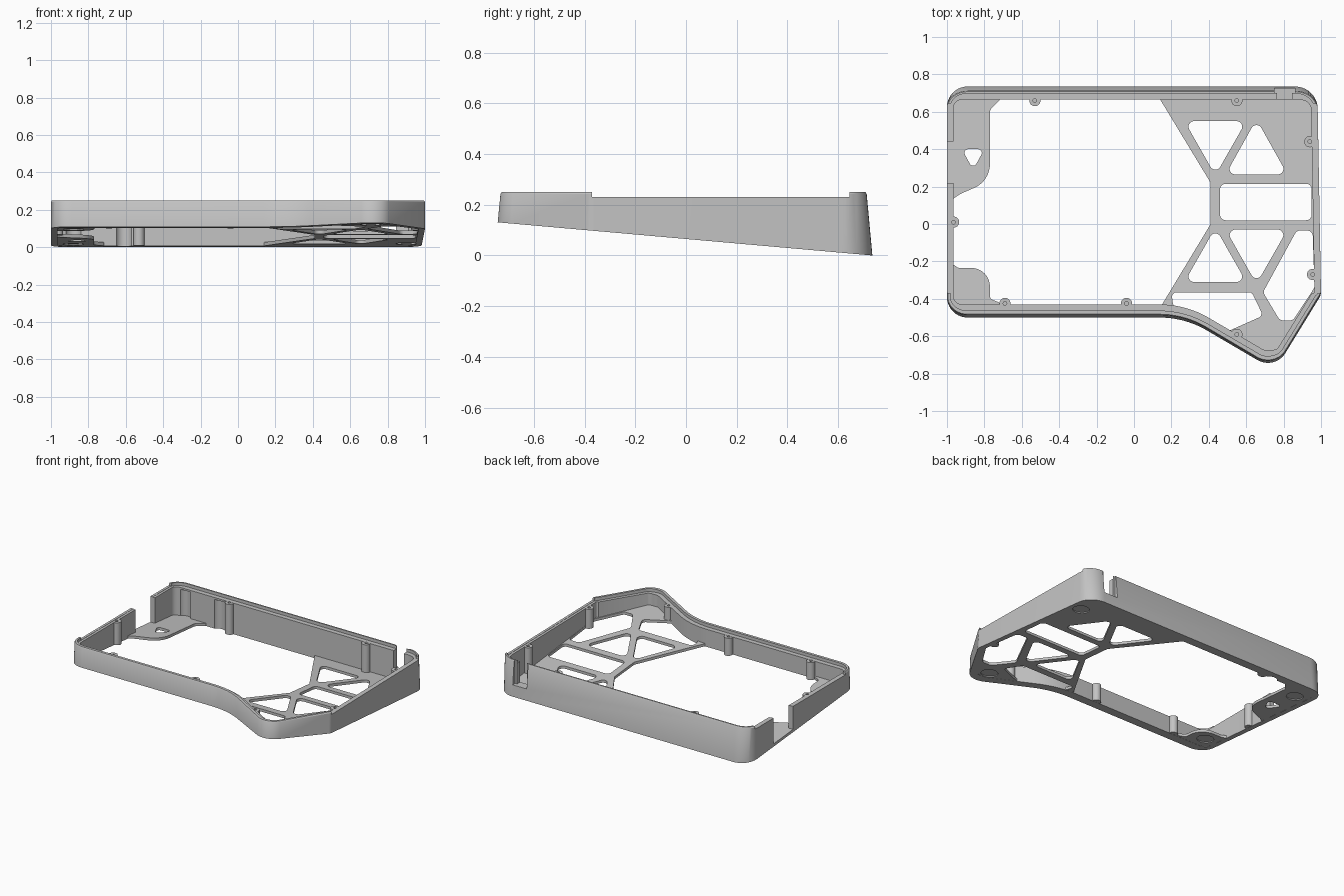
import bpy, bmesh, math
from mathutils import Vector

cube = bpy.data.objects.get("Cube")
if cube:
    bpy.data.objects.remove(cube, do_unlink=True)

grey = bpy.data.materials.new("plain grey")
grey.use_nodes = True
grey.diffuse_color = (0.55, 0.55, 0.55, 1)
grey.node_tree.nodes["Principled BSDF"].inputs["Base Color"].default_value = grey.diffuse_color

TOP, LEDGE, FLOOR = 0.25, 0.228, 0.02


def slope(y):
    """Height of the tilted underside."""
    return 0.0884 * (0.735 - y)


def fillet(corners, radius=None, steps=8):
    """Polygon with rounded corners; each corner is (x, y[, radius])."""
    pts, count = [], len(corners)
    for i, c in enumerate(corners):
        p = Vector((c[0], c[1], 0))
        r = c[2] if len(c) > 2 else radius
        if not r:
            pts.append(p)
            continue
        a = (Vector((*corners[i - 1][:2], 0)) - p).normalized()
        b = (Vector((*corners[(i + 1) % count][:2], 0)) - p).normalized()
        half = a.angle(b) / 2
        centre = p + (a + b).normalized() * r / math.sin(half)
        reach = r / math.tan(half)
        s = (p + a * reach - centre).normalized()
        e = (p + b * reach - centre).normalized()
        pts += [centre + s.slerp(e, k / steps).normalized() * r for k in range(steps + 1)]
    return pts


def circle(x, y, r, n=24):
    return [Vector((x + r * math.cos(math.tau * k / n), y + r * math.sin(math.tau * k / n), 0))
            for k in range(n)]


def box(x0, x1, y0, y1):
    return fillet([(x0, y0), (x1, y0), (x1, y1), (x0, y1)])


def loft(name, rings, ring_shaped=False):
    """Skin a stack of equal loops, either capped or closed on itself."""
    bm = bmesh.new()
    loops = [[bm.verts.new(v) for v in ring] for ring in rings]
    n = len(loops[0])
    pairs = list(zip(loops, loops[1:]))
    if ring_shaped:
        pairs.append((loops[-1], loops[0]))
    else:
        bm.faces.new(loops[0])
        bm.faces.new(loops[-1])
    for lo, hi in pairs:
        for i in range(n):
            j = (i + 1) % n
            bm.faces.new((lo[i], lo[j], hi[j], hi[i]))
    bmesh.ops.recalc_face_normals(bm, faces=bm.faces)
    mesh = bpy.data.meshes.new(name)
    bm.to_mesh(mesh)
    bm.free()
    mesh.materials.append(grey)
    obj = bpy.data.objects.new(name, mesh)
    bpy.context.collection.objects.link(obj)
    return obj


def prism(name, pts, low, high, tilted=(True, True)):
    """Upright prism; tilted ends follow the underside."""
    return loft(name, [[Vector((p.x, p.y, h + (slope(p.y) if t else 0))) for p in pts]
                       for h, t in zip((low, high), tilted)])


def combine(target, tool, operation="DIFFERENCE"):
    mod = target.modifiers.new("shape", "BOOLEAN")
    mod.operation, mod.solver, mod.object = operation, "EXACT", tool
    bpy.context.view_layer.objects.active = target
    bpy.ops.object.modifier_apply(modifier=mod.name)


def discard(tool):
    bpy.data.objects.remove(tool, do_unlink=True)


def cut(targets, *args, **kw):
    tool = prism("cutter", *args, **kw)
    for t in targets:
        combine(t, tool)
    discard(tool)


# Outline of the case, counter-clockwise from the back left corner
outline = fillet([(-1, 0.735, 0.11), (-1, -0.5, 0.11), (0.272, -0.5, 0.5),
                  (0.753, -0.782, 0.11), (1.0, -0.38, 0.06), (0.98, 0.735, 0.12)], steps=10)
normals = []
for i, p in enumerate(outline):
    a = (p - outline[i - 1]).normalized()
    b = (outline[(i + 1) % len(outline)] - p).normalized()
    d = (a + b).normalized()
    normals.append(Vector((d.y, -d.x, 0)))


def inset(tx, ty, height=None, lean=False):
    """Outline moved inward, thinner across x than across y."""
    ring = []
    for p, n in zip(outline, normals):
        q = p - n * math.hypot(tx * n.x, ty * n.y)
        if lean:
            q.y -= n.y * 0.09 * (TOP - slope(p.y))
        q.z = slope(q.y) if height is None else height
        ring.append(q)
    return ring


# Perimeter wall with leaning outside, rim lip and inner ledge
wall = loft("perimeter_wall", [
    inset(0, 0), inset(0, 0, TOP - 0.008, True), inset(0.005, 0.005, TOP, True),
    inset(0.018, 0.037, TOP), inset(0.018, 0.037, LEDGE),
    inset(0.035, 0.07, LEDGE), inset(0.035, 0.07)], ring_shaped=True)

# Floor plate
floor = prism("floor_plate", inset(0.02, 0.04), 0.001, FLOOR)

# Large opening, leaving a foot flap in each left corner
opening = fillet([
    (0.107, 0.72, 0), (0.41, 0.22, 0.02), (0.41, 0, 0.02), (0.12, -0.48, 0),
    (-0.69, -0.48, 0), (-0.72, -0.42, 0.03), (-0.77, -0.40, 0.02), (-0.77, -0.235, 0.1),
    (-0.94, -0.235, 0.03), (-0.99, -0.2, 0), (-0.99, 0.12, 0), (-0.93, 0.16, 0.03),
    (-0.77, 0.23, 0.14), (-0.77, 0.61, 0.03), (-0.72, 0.66, 0.03), (-0.69, 0.72, 0)])
cut([floor], opening, -0.05, 0.08)

# Truss cut-outs in the right side of the floor and the small left one
for shape, r in [
    ([(0.27, 0.55), (0.60, 0.55), (0.435, 0.26)], 0.03),
    ([(0.655, 0.56), (0.49, 0.265), (0.82, 0.265)], 0.03),
    ([(0.46, 0.02), (0.95, 0.02), (0.95, 0.215), (0.46, 0.215)], 0.03),
    ([(0.435, -0.02), (0.27, -0.31), (0.60, -0.31)], 0.03),
    ([(0.49, -0.03), (0.82, -0.03), (0.655, -0.32)], 0.03),
    ([(0.20, -0.365), (0.63, -0.365), (0.69, -0.49), (0.51, -0.57), (0.36, -0.48), (0.21, -0.44)], 0.025),
    ([(0.87, -0.035), (0.955, -0.035), (0.965, -0.34), (0.85, -0.515), (0.78, -0.515), (0.69, -0.365)], 0.03),
    ([(-0.92, 0.40), (-0.80, 0.40), (-0.86, 0.29)], 0.02),
]:
    cut([floor], fillet(shape, r), -0.05, 0.08)

# Finger recesses on the inside of the back wall
for x in (-0.61, -0.88):
    cut([wall], circle(x, 0.645, 0.045), -0.05, 0.215, tilted=(False, False))

# Screw posts joined to the wall, then drilled
posts = [(-0.53, 0.66), (0.55, 0.66), (0.94, 0.44), (-0.965, 0.01),
         (0.955, -0.27), (-0.69, -0.425), (-0.04, -0.425), (0.55, -0.59)]
for x, y in posts:
    post = prism("post", circle(x, y, 0.03), 0.001, LEDGE - 0.001, tilted=(True, False))
    combine(wall, post, "UNION")
    discard(post)
for x, y in posts:
    cut([wall], circle(x, y, 0.01, 12), 0.16, 0.3, tilted=(False, False))

# Lowered rim along both sides, cable gap on the left, port notch at the back
cut([wall], box(-1.2, 1.2, -0.37, 0.645), 0.23, 0.4, tilted=(False, False))
cut([wall], box(-1.2, -0.9, 0.22, 0.44), FLOOR, 0.4)
cut([wall], box(0.75, 0.86, 0.70, 0.9), 0.08, 0.4, tilted=(False, False))
cut([wall], box(0.765, 0.845, 0.6, 0.72), 0.08, 0.4, tilted=(False, False))

# Round foot recesses in the underside
for x, y in [(0.90, 0.54), (-0.88, 0.57), (-0.88, -0.33), (0.71, -0.61)]:
    cut([wall, floor], circle(x, y, 0.055, 32), -0.05, 0.008)

for obj in (wall, floor):
    bpy.ops.object.select_all(action="DESELECT")
    obj.select_set(True)
    bpy.context.view_layer.objects.active = obj
    bpy.ops.object.shade_smooth_by_angle(angle=math.radians(30))
